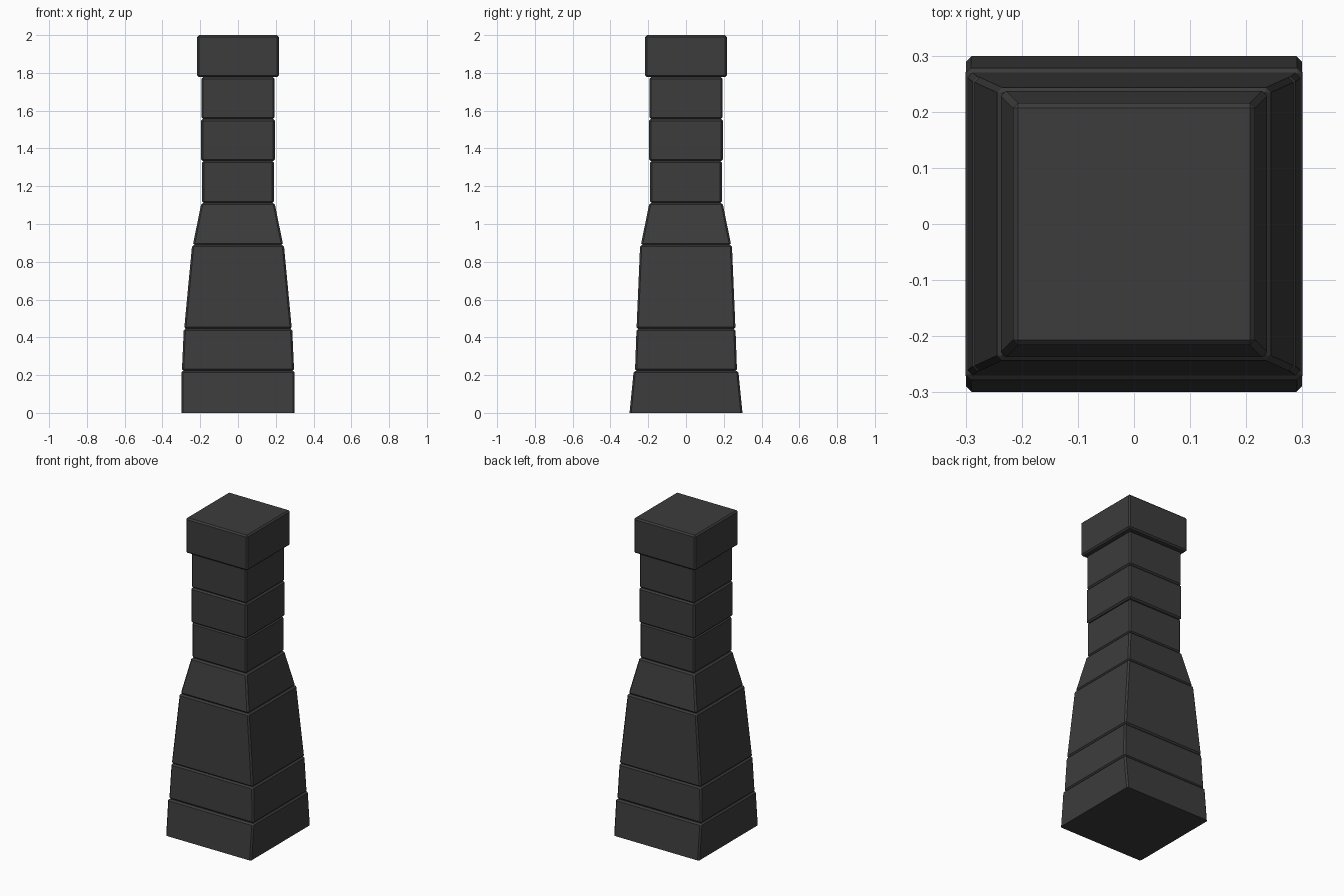
import bpy, bmesh

if "Cube" in bpy.data.objects:
    bpy.data.objects.remove(bpy.data.objects["Cube"])

stone = bpy.data.materials.new("dark_stone")
stone.diffuse_color = (0.045, 0.045, 0.045, 1)
stone.use_nodes = True
stone.node_tree.nodes["Principled BSDF"].inputs["Base Color"].default_value = stone.diffuse_color

COURSE = 2 / 9   # height of one stone course


def block(name, z0, z1, bottom, top, bevel_floor=True):
    """Tapered block with chamfered edges; bottom/top are (x, y) half sizes."""
    bm = bmesh.new()
    bmesh.ops.create_cube(bm, size=2)
    for v in bm.verts:
        sx, sy = bottom if v.co.z < 0 else top
        v.co = (v.co.x * sx, v.co.y * sy, z0 if v.co.z < 0 else z1)
    edges = [e for e in bm.edges
             if bevel_floor or any(v.co.z > z0 + 1e-4 for v in e.verts)]
    bmesh.ops.bevel(bm, geom=edges, offset=0.009, segments=1,
                    affect='EDGES', profile=0.5)
    bmesh.ops.recalc_face_normals(bm, faces=bm.faces)
    mesh = bpy.data.meshes.new(name)
    bm.to_mesh(mesh)
    bm.free()
    mesh.materials.append(stone)
    obj = bpy.data.objects.new(name, mesh)
    bpy.context.collection.objects.link(obj)


# name, first course, last course, bottom half size, top half size
blocks = [
    ("base_block", 0, 1, (0.299, 0.299), (0.300, 0.277)),
    ("lower_block", 1, 2, (0.297, 0.270), (0.287, 0.262)),
    ("tall_tapered_block", 2, 4, (0.285, 0.262), (0.243, 0.243)),
    ("shoulder_block", 4, 5, (0.239, 0.239), (0.194, 0.194)),
    ("shaft_block_1", 5, 6, (0.190, 0.190), (0.190, 0.190)),
    ("shaft_block_2", 6, 7, (0.195, 0.195), (0.195, 0.195)),
    ("shaft_block_3", 7, 8, (0.193, 0.193), (0.193, 0.193)),
    ("cap_block", 8, 9, (0.216, 0.216), (0.216, 0.216)),
]
for name, a, b, low, high in blocks:
    block(name, a * COURSE, b * COURSE, low, high, bevel_floor=a > 0)
